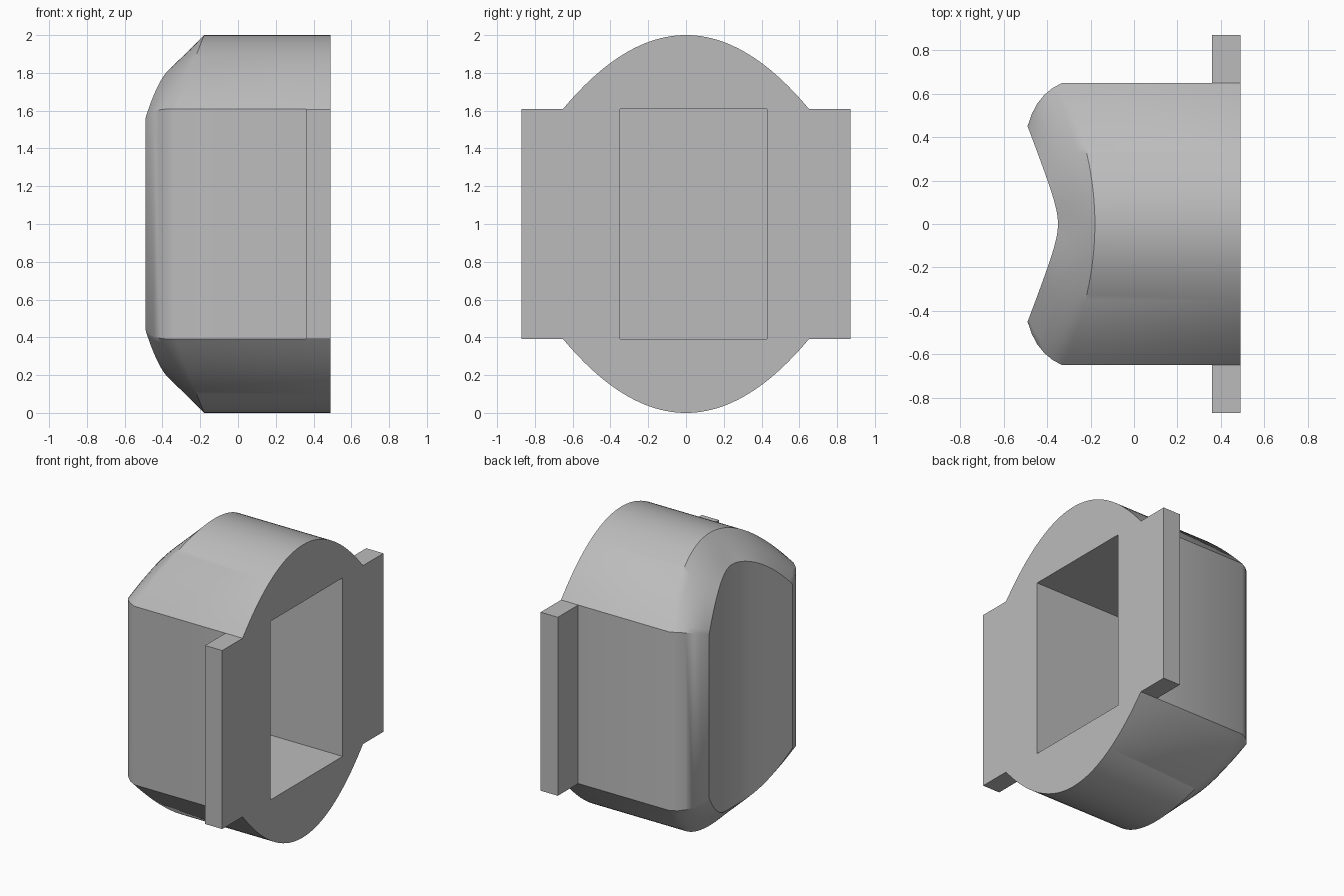
import bpy, bmesh, math
from mathutils import Vector

cube = bpy.data.objects.get("Cube")
if cube:
    bpy.data.objects.remove(cube, do_unlink=True)

grey = bpy.data.materials.new("mid grey")
grey.use_nodes = True
colour = (0.5, 0.5, 0.5, 1)
grey.diffuse_color = colour
grey.node_tree.nodes["Principled BSDF"].inputs["Base Color"].default_value = colour

BACK, MID, N, BEVEL = 0.49, 1.0, 48, 5


def make_object(name, bm):
    bmesh.ops.recalc_face_normals(bm, faces=bm.faces)
    mesh = bpy.data.meshes.new(name)
    bm.to_mesh(mesh)
    bm.free()
    mesh.materials.append(grey)
    ob = bpy.data.objects.new(name, mesh)
    bpy.context.collection.objects.link(ob)
    return ob


def box(name, low, high):
    bm = bmesh.new()
    bmesh.ops.create_cube(bm, size=1)
    for v in bm.verts:
        v.co = [h if c > 0 else l for c, l, h in zip(v.co, low, high)]
    return make_object(name, bm)


def combine(target, tool, operation):
    mod = target.modifiers.new(operation, 'BOOLEAN')
    mod.object, mod.operation, mod.solver = tool, operation, 'EXACT'
    bpy.context.view_layer.objects.active = target
    bpy.ops.object.modifier_apply(modifier=mod.name)
    bpy.data.objects.remove(tool, do_unlink=True)


def outer_rim(t):
    return Vector((-0.18 - 0.15 * t * t, 0.65 * t, 1 - 0.39 * t * t))


def inner_rim(t):
    y, soft = 0.45 * t, 0.1
    dip = (math.hypot(y, soft) - soft) / (math.hypot(0.45, soft) - soft)
    return Vector((-0.35 - 0.14 * dip, y, 0.83 - 0.27 * t * t))


def rim_point(t, s):
    # Bevel between the rims, bowed outward towards the sides
    p, q = outer_rim(t), inner_rim(t)
    bow = Vector((-0.04, math.copysign(0.05, t), 0.03)) * t * t
    return p.lerp(q, s) + bow * 2 * s * (1 - s)


# Housing: arched section lofted from the flat back to the hollowed end
bm = bmesh.new()
steps = [2 * i / N - 1 for i in range(N + 1)]
rings = []
for k in range(-1, BEVEL + 1):
    half = [rim_point(t, max(k, 0) / BEVEL) for t in steps]
    if k < 0:
        half = [Vector((BACK, p.y, p.z)) for p in half]
    top = [bm.verts.new((p.x, p.y, MID + p.z)) for p in half]
    bottom = [bm.verts.new((p.x, p.y, MID - p.z)) for p in half]
    rings.append(top + bottom[::-1])
count = len(rings[0])
for a, b in zip(rings, rings[1:]):
    for i in range(count):
        j = (i + 1) % count
        bm.faces.new((a[i], a[j], b[j], b[i]))
bm.faces.new(rings[0])
end = rings[-1]
for i in range(N):
    bm.faces.new((end[i], end[i + 1], end[count - 2 - i], end[count - 1 - i]))
housing = make_object("housing", bm)

# Mounting flanges on both sides
for side in (-1, 1):
    ys = sorted((side * 0.65, side * 0.87))
    combine(housing, box("flange", (0.36, ys[0], 0.39), (BACK, ys[1], 1.61)), 'UNION')

# Deep rectangular pocket in the flat back
combine(housing, box("pocket_cutter", (-0.2, -0.35, 0.39), (0.6, 0.43, 1.61)), 'DIFFERENCE')

bpy.ops.object.select_all(action='DESELECT')
housing.select_set(True)
bpy.context.view_layer.objects.active = housing
bpy.ops.object.shade_smooth_by_angle(angle=math.radians(36))
